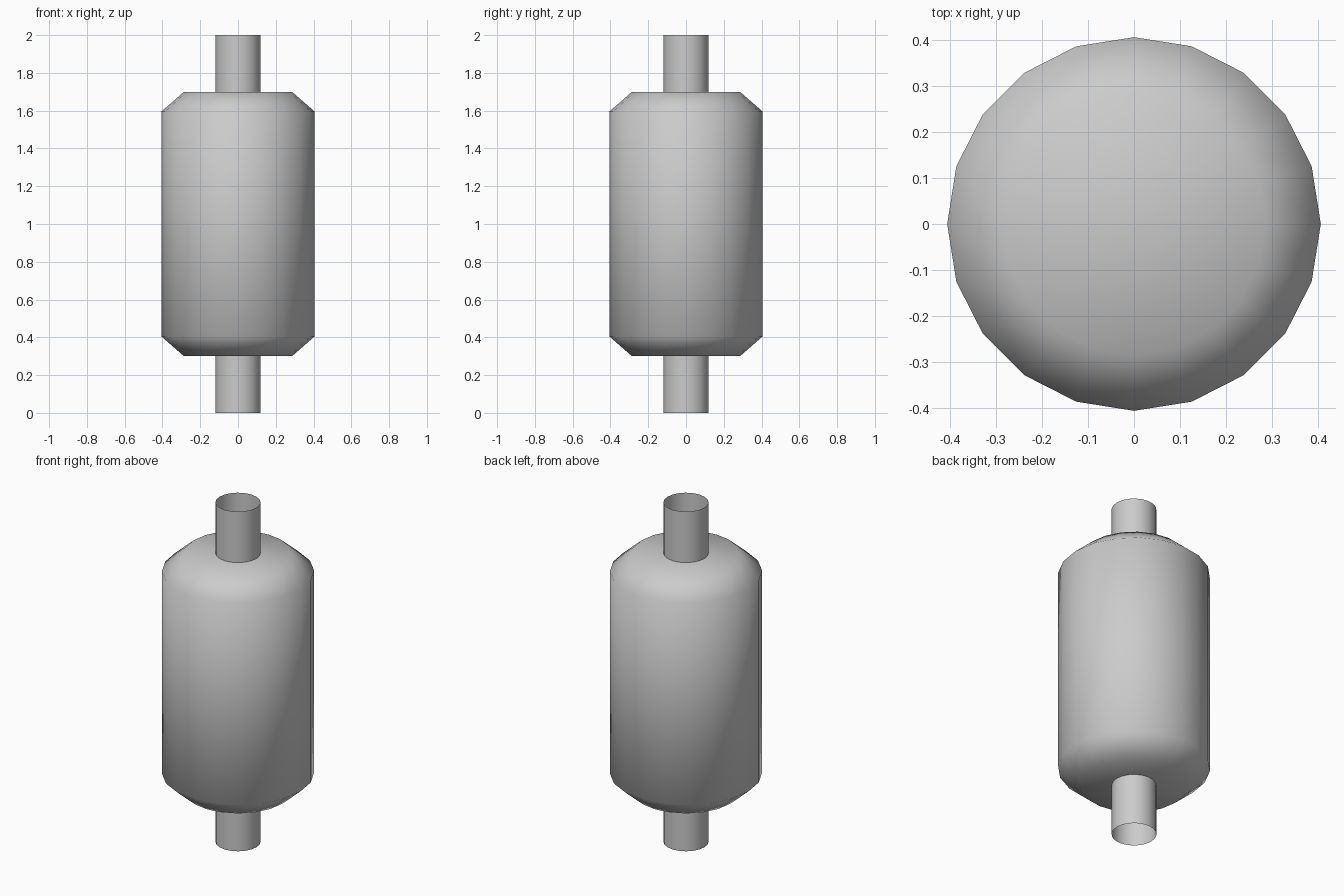
import bpy, bmesh
from math import cos, sin, tau

SIDES = 20

cube = bpy.data.objects.get("Cube")
if cube:
    bpy.data.objects.remove(cube, do_unlink=True)

# Single grey metal
grey = bpy.data.materials.new("grey_metal")
grey.use_nodes = True
colour = (0.6, 0.6, 0.6, 1)
grey.diffuse_color = colour
grey.node_tree.nodes["Principled BSDF"].inputs["Base Color"].default_value = colour


def lathe(name, profile):
    """Revolve (radius, height) points, listed from bottom to top, around z."""
    bm = bmesh.new()
    rings = []
    for r, z in profile:
        if r == 0:
            rings.append([bm.verts.new((0, 0, z))] * SIDES)
        else:
            rings.append([bm.verts.new((r * cos(tau * i / SIDES), r * sin(tau * i / SIDES), z))
                          for i in range(SIDES)])
    for low, high in zip(rings, rings[1:]):
        for i in range(SIDES):
            j = (i + 1) % SIDES
            corners = [low[i], low[j], high[j], high[i]]
            bm.faces.new(list(dict.fromkeys(corners)))
    for face in bm.faces:
        face.smooth = True
    mesh = bpy.data.meshes.new(name)
    bm.to_mesh(mesh)
    bm.free()
    mesh.materials.append(grey)
    obj = bpy.data.objects.new(name, mesh)
    bpy.context.collection.objects.link(obj)
    return obj


# Closed canister with chamfered shoulders
lathe("canister_body", [(0, 0.3), (0.286, 0.3), (0.406, 0.405),
                        (0.406, 1.595), (0.286, 1.7), (0, 1.7)])

# Thin open pipes at both ends
lathe("bottom_pipe", [(0.12, 0), (0.12, 0.3)])
lathe("top_pipe", [(0.12, 1.7), (0.12, 2)])
